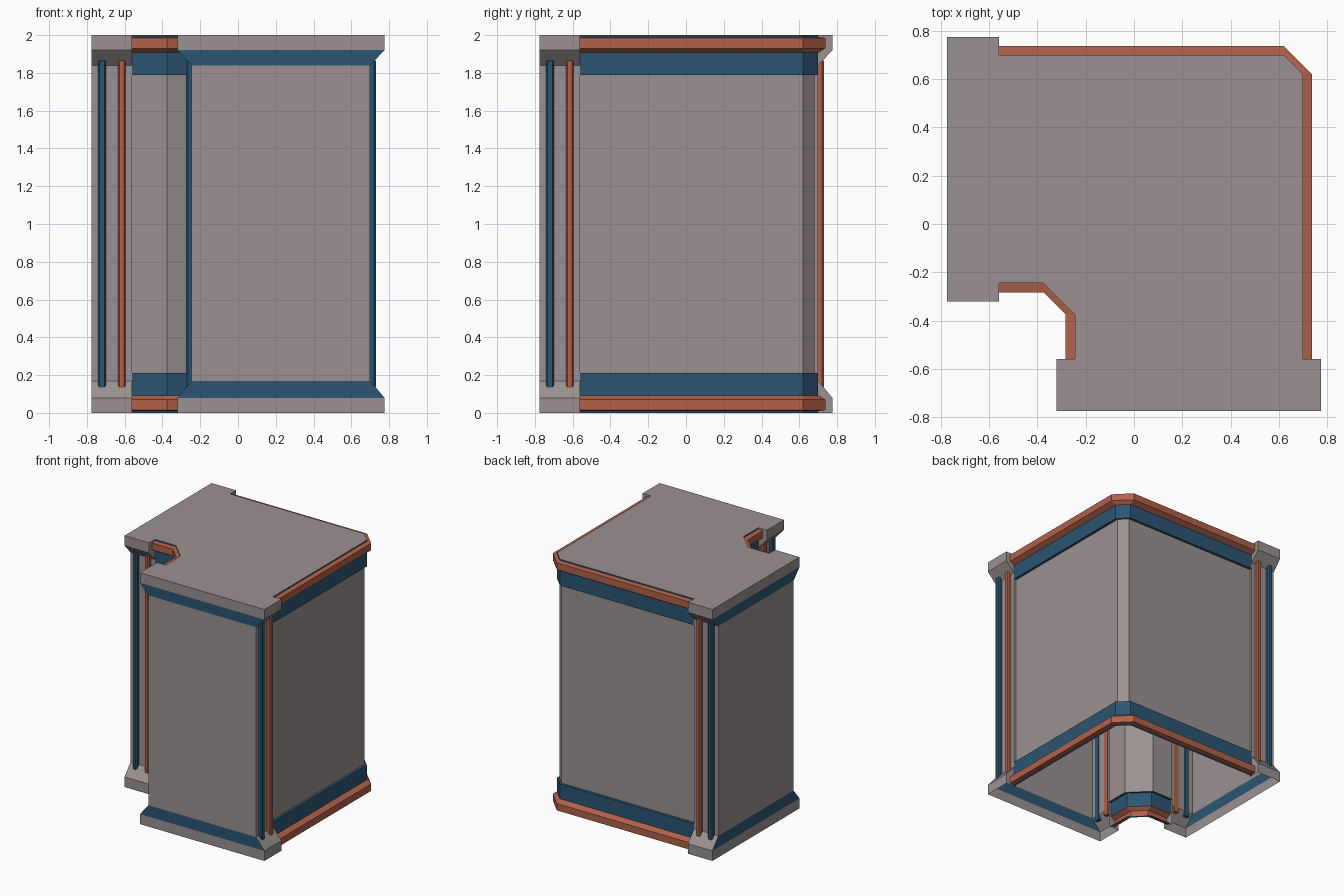
import bpy, bmesh

if "Cube" in bpy.data.objects:
    bpy.data.objects.remove(bpy.data.objects["Cube"])

def material(name, rgb):
    m = bpy.data.materials.new(name)
    m.diffuse_color = (*rgb, 1)
    m.use_nodes = True
    m.node_tree.nodes["Principled BSDF"].inputs["Base Color"].default_value = m.diffuse_color
    return m

MATS = [material("warm_grey", (0.33, 0.285, 0.285)),
        material("deep_blue", (0.025, 0.092, 0.17)),
        material("rust_orange", (0.44, 0.12, 0.068))]
GREY, BLUE, ORANGE = range(3)
HI, LO = 0.70, -0.245          # outer and inner wall planes
NEAR, FAR = -0.56, -0.775      # depth range of the end frames

def build(name, faces, recalc=True):
    """faces: list of (points, material index)"""
    bm = bmesh.new()
    for pts, mat in faces:
        f = bm.faces.new([bm.verts.new(p) for p in pts])
        f.material_index = mat
    bmesh.ops.remove_doubles(bm, verts=bm.verts[:], dist=1e-5)
    if recalc:
        bmesh.ops.recalc_face_normals(bm, faces=bm.faces[:])
    me = bpy.data.meshes.new(name)
    bm.to_mesh(me)
    bm.free()
    for m in MATS:
        me.materials.append(m)
    ob = bpy.data.objects.new(name, me)
    bpy.context.collection.objects.link(ob)
    return ob

def side_pos(side, d):
    return HI + d if side else LO - d

# Walls: a moulded profile (offset, height) swept along a chamfered corner
HALF = [(0, 2, BLUE), (0, 1.99, ORANGE), (0.038, 1.985, ORANGE),
        (0.038, 1.93, ORANGE), (0, 1.907, BLUE), (0, 1.79, BLUE), (-0.02, 1.79, GREY)]
SEG = [p[2] for p in HALF]
PROFILE = [p[:2] for p in HALF] + [(d, 2 - z) for d, z, _ in reversed(HALF)]
COLOURS = SEG + SEG[-2::-1]

def outer_path(d):
    h = HI + d
    return [(h, NEAR), (h, 0.62), (0.62, h), (NEAR, h)]

def inner_path(d):
    l = LO - d
    return [(NEAR, l), (-0.375, l), (l, -0.375), (l, NEAR)]

for name, path in (("outer_wall", outer_path), ("inner_wall", inner_path)):
    faces = []
    for (d0, z0), (d1, z1), mat in zip(PROFILE, PROFILE[1:], COLOURS):
        a, b = path(d0), path(d1)
        for i in range(3):
            faces.append(([(*a[i], z0), (*b[i], z1), (*b[i + 1], z1), (*a[i + 1], z0)], mat))
    build(name, faces, recalc=False)

# Roof between the two end frames
build("roof", [([(x, y, 2) for x, y in inner_path(0) + outer_path(0)], GREY)], recalc=False)

# End frames: flanged outline, blue bands on the end face, open underneath
LEVELS = [(0.075, 2, GREY), (0.075, 1.92, BLUE), (0, 1.84, GREY),
          (0, 0.17, BLUE), (0.075, 0.08, GREY), (0.075, 0, GREY)]

def frame_faces(pt):
    faces = []
    for (d0, z0, mat), (d1, z1, _) in zip(LEVELS, LEVELS[1:]):
        a, b = [side_pos(s, d0) for s in (0, 1)], [side_pos(s, d1) for s in (0, 1)]
        faces.append(([pt(FAR, a[0], z0), pt(FAR, a[1], z0),
                       pt(FAR, b[1], z1), pt(FAR, b[0], z1)], mat))
        for s in (0, 1):
            c = side_pos(s, -0.02)
            faces.append(([pt(FAR, a[s], z0), pt(NEAR, a[s], z0),
                           pt(NEAR, b[s], z1), pt(FAR, b[s], z1)], GREY))
            faces.append(([pt(NEAR, a[s], z0), pt(NEAR, c, z0),
                           pt(NEAR, c, z1), pt(NEAR, b[s], z1)], GREY))
    l, h = side_pos(0, 0.075), side_pos(1, 0.075)
    faces.append(([pt(FAR, l, 2), pt(NEAR, l, 2), pt(NEAR, side_pos(0, -0.02), 2),
                   pt(NEAR, side_pos(1, -0.02), 2), pt(NEAR, h, 2), pt(FAR, h, 2)], GREY))
    return faces

# Posts: slim bars with tapered outer edges
def post_faces(pt, u, side, mat):
    def ring(d, c):
        v = side_pos(side, d)
        return [pt(u - 0.02 + c, v, 0.13 + c), pt(u + 0.02 - c, v, 0.13 + c),
                pt(u + 0.02 - c, v, 1.87 - c), pt(u - 0.02 + c, v, 1.87 - c)]
    rings = [ring(-0.003, 0), ring(0.02, 0), ring(0.03, 0.008)]
    faces = [(rings[0], mat), (rings[-1], mat)]
    for a, b in zip(rings, rings[1:]):
        faces += [([a[i], a[(i + 1) % 4], b[(i + 1) % 4], b[i]], mat) for i in range(4)]
    return faces

for label, pt in (("left", lambda u, v, z: (u, v, z)), ("front", lambda u, v, z: (v, u, z))):
    build(label + "_end_frame", frame_faces(pt))
    for side, where in ((0, "inner"), (1, "outer")):
        build(f"{label}_{where}_blue_post", post_faces(pt, -0.72, side, BLUE))
        build(f"{label}_{where}_orange_post", post_faces(pt, -0.615, side, ORANGE))
